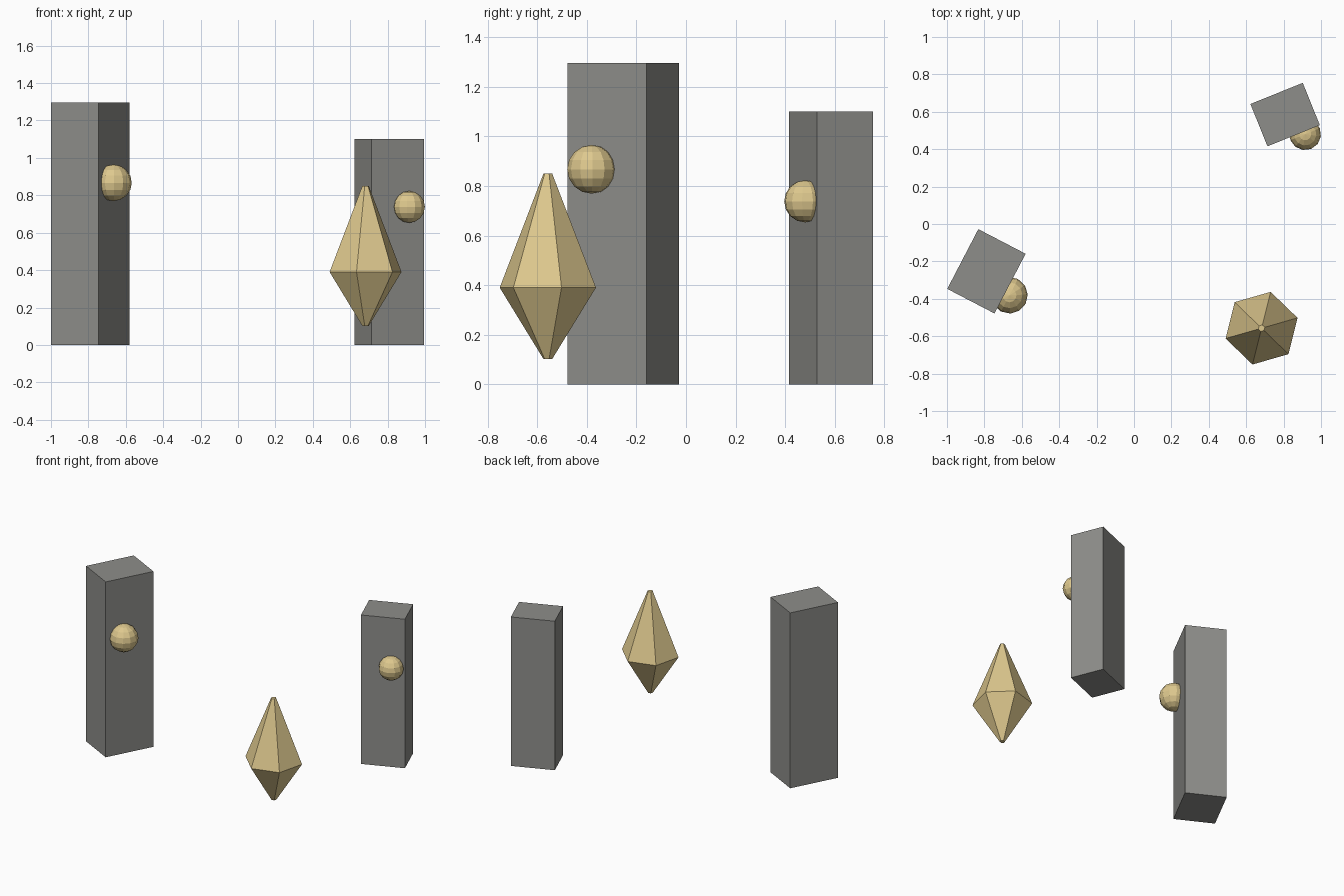
import bpy, math
from mathutils import Matrix

if "Cube" in bpy.data.objects:
    bpy.data.objects.remove(bpy.data.objects["Cube"])


def material(name, rgb):
    m = bpy.data.materials.new(name)
    m.diffuse_color = (*rgb, 1)
    m.use_nodes = True
    m.node_tree.nodes["Principled BSDF"].inputs["Base Color"].default_value = m.diffuse_color
    return m


STONE = material("grey stone", (0.27, 0.27, 0.255))
GOLD = material("pale gold", (0.73, 0.58, 0.27))


def finish(name, mat):
    ob = bpy.context.object
    ob.name = name
    ob.data.materials.append(mat)
    return ob


def pillar(name, x, y, width, depth, height, angle):
    bpy.ops.mesh.primitive_cube_add(size=1, location=(x, y, height / 2),
                                    rotation=(0, 0, math.radians(angle)))
    ob = finish(name, STONE)
    ob.scale = (width, depth, height)


def orb(name, loc, radius, angle):
    bpy.ops.mesh.primitive_uv_sphere_add(segments=12, ring_count=8, radius=radius,
                                         location=loc, rotation=(0, 0, math.radians(angle)))
    finish(name, GOLD)


# two turned stone pillars, each with an orb set in one face
pillar("left_pillar", -0.789, -0.253, 0.285, 0.36, 1.295, -27.5)
orb("left_orb", (-0.666, -0.381, 0.867), 0.098, -27.5)
pillar("right_pillar", 0.808, 0.585, 0.302, 0.244, 1.10, 22)
orb("right_orb", (0.915, 0.48, 0.738), 0.085, 22)

# six-sided floating crystal with tiny flat tips
SIDES = 6
profile = [(0.018, 0.102), (0.2, 0.39), (0.018, 0.85)]
verts = []
for r, z in profile:
    for i in range(SIDES):
        a = math.radians(16) + 2 * math.pi * i / SIDES
        verts.append((r * math.cos(a), r * math.sin(a), z))
faces = [(k * SIDES + i, k * SIDES + (i + 1) % SIDES,
          (k + 1) * SIDES + (i + 1) % SIDES, (k + 1) * SIDES + i)
         for k in range(len(profile) - 1) for i in range(SIDES)]
faces += [tuple(reversed(range(SIDES))), tuple(range(2 * SIDES, 3 * SIDES))]
mesh = bpy.data.meshes.new("crystal")
mesh.from_pydata(verts, [], faces)
mesh.materials.append(GOLD)
crystal = bpy.data.objects.new("crystal", mesh)
crystal.matrix_world = Matrix.Translation((0.682, -0.557, 0))
bpy.context.collection.objects.link(crystal)
